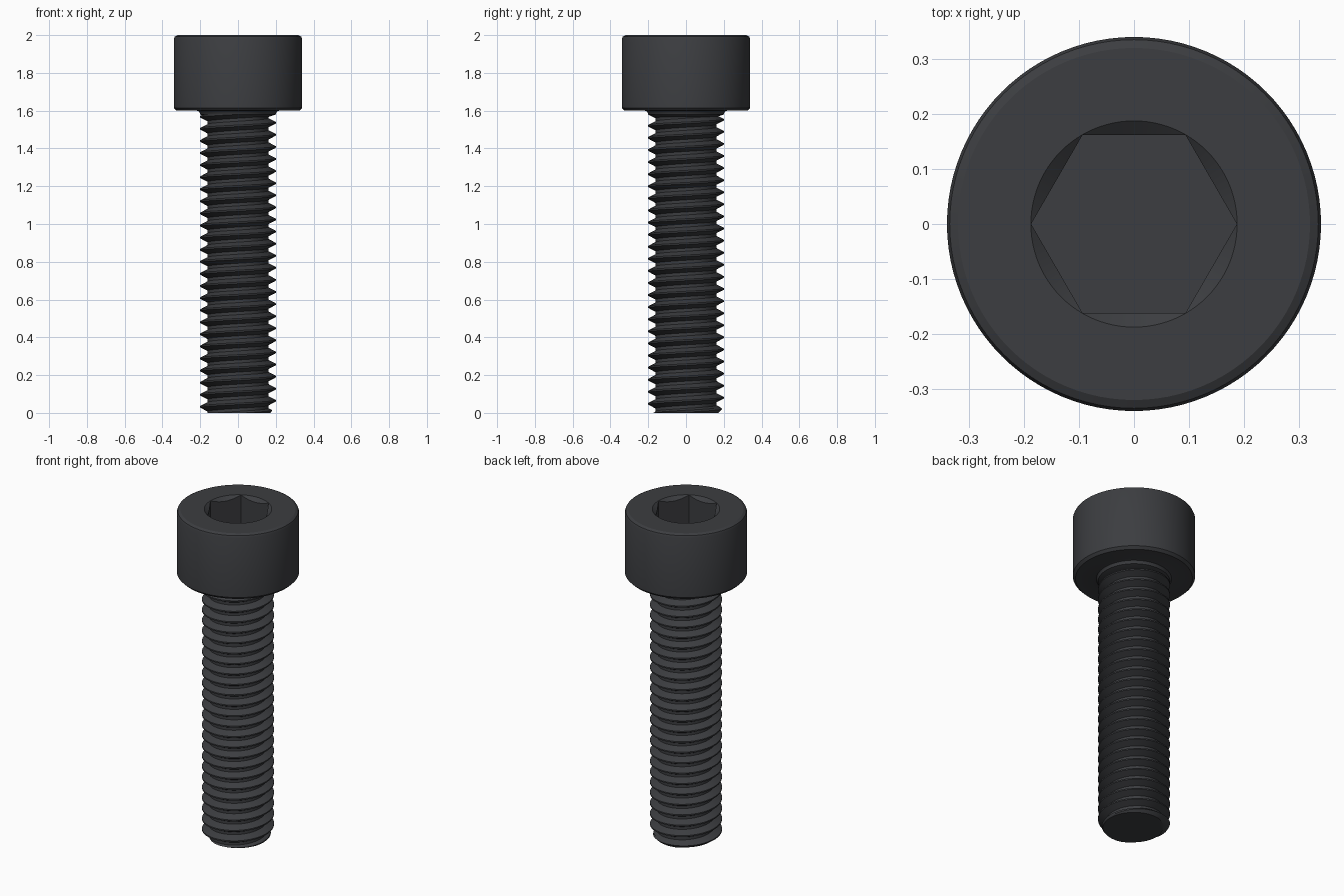
import bpy, bmesh, math

if "Cube" in bpy.data.objects:
    bpy.data.objects.remove(bpy.data.objects["Cube"])

PITCH, MAJOR, MINOR = 0.064, 0.20, 0.161
THREAD_TOP = 1.58

steel = bpy.data.materials.new("black_steel")
steel.diffuse_color = (0.045, 0.047, 0.052, 1)
steel.use_nodes = True
steel.node_tree.nodes["Principled BSDF"].inputs["Base Color"].default_value = steel.diffuse_color


def make_object(name, bm):
    bmesh.ops.remove_doubles(bm, verts=bm.verts[:], dist=1e-5)
    bmesh.ops.recalc_face_normals(bm, faces=bm.faces[:])
    me = bpy.data.meshes.new(name)
    bm.to_mesh(me)
    bm.free()
    ob = bpy.data.objects.new(name, me)
    bpy.context.collection.objects.link(ob)
    return ob


def lathe(name, profile, n):
    """Closed solid turned from (radius, z) points, with flat end caps."""
    bm = bmesh.new()
    rings = [[bm.verts.new((r * math.cos(2 * math.pi * i / n),
                            r * math.sin(2 * math.pi * i / n), z))
              for i in range(n)] for r, z in profile]
    for a, b in zip(rings, rings[1:]):
        for i in range(n):
            j = (i + 1) % n
            bm.faces.new((a[i], a[j], b[j], b[i]))
    bm.faces.new(rings[0][::-1])
    bm.faces.new(rings[-1])
    return make_object(name, bm)


def smooth(ob):
    bpy.ops.object.select_all(action='DESELECT')
    ob.select_set(True)
    bpy.context.view_layer.objects.active = ob
    bpy.ops.object.shade_smooth_by_angle(angle=math.radians(28))


# Cylinder head with chamfered rims and a filleted neck underneath
head = lathe("socket_head", [
    (0.155, 1.565), (0.20, 1.58), (0.203, 1.59), (0.209, 1.597), (0.22, 1.60),
    (0.325, 1.60), (0.34, 1.615), (0.34, 1.98), (0.335, 1.992), (0.32, 2.0)], 96)

# Hexagonal socket and its conical lead-in
cutters = [
    lathe("hex_cutter", [(0.187, 1.80), (0.187, 2.1)], 6),
    lathe("lead_in_cutter", [(0.1375, 1.96), (0.1875, 2.0), (0.1875, 2.1)], 96)]
for c in cutters:
    c.hide_render = True
    mod = head.modifiers.new(c.name, 'BOOLEAN')
    mod.operation, mod.solver, mod.object = 'DIFFERENCE', 'EXACT', c
bpy.context.view_layer.objects.active = head
for c in cutters:
    bpy.ops.object.modifier_apply(modifier=c.name)
    bpy.data.objects.remove(c)


# Threaded shank: right-hand helix swept as a grid, trimmed at both ends
def thread_radius(z, turn):
    d = abs((z / PITCH - turn + 0.5) % 1.0 - 0.5)     # distance from crest, in pitches
    t = min(max((d - 0.0625) / 0.3125, 0), 1)         # crest flat, flank, root flat
    return min(MAJOR + (MINOR - MAJOR) * t, 0.172 + z)  # chamfered tip


N = 72
OFFSETS = (-0.375, -0.22, -0.0625, 0.0625, 0.22, 0.375)
bm = bmesh.new()
rows = []
for k in range(-2, int(THREAD_TOP / PITCH) + 3):
    for off in OFFSETS:
        row = []
        for i in range(N + 1):
            turn = i / N
            z = min(max((k + off + turn) * PITCH, 0), THREAD_TOP)
            r = thread_radius(z, turn)
            a = 2 * math.pi * turn
            row.append(bm.verts.new((r * math.cos(a), r * math.sin(a), z)))
        rows.append(row)
for a, b in zip(rows, rows[1:]):
    for i in range(N):
        if max(v.co.z for v in (a[i], a[i + 1], b[i], b[i + 1])) - \
           min(v.co.z for v in (a[i], a[i + 1], b[i], b[i + 1])) > 1e-6:
            bm.faces.new((a[i], a[i + 1], b[i + 1], b[i]))
bmesh.ops.delete(bm, geom=[v for v in bm.verts if not v.link_faces], context='VERTS')
bmesh.ops.remove_doubles(bm, verts=bm.verts[:], dist=1e-5)
bmesh.ops.holes_fill(bm, edges=[e for e in bm.edges if e.is_boundary], sides=0)
shank = make_object("threaded_shank", bm)

for ob in (head, shank):
    ob.data.materials.append(steel)
    smooth(ob)
